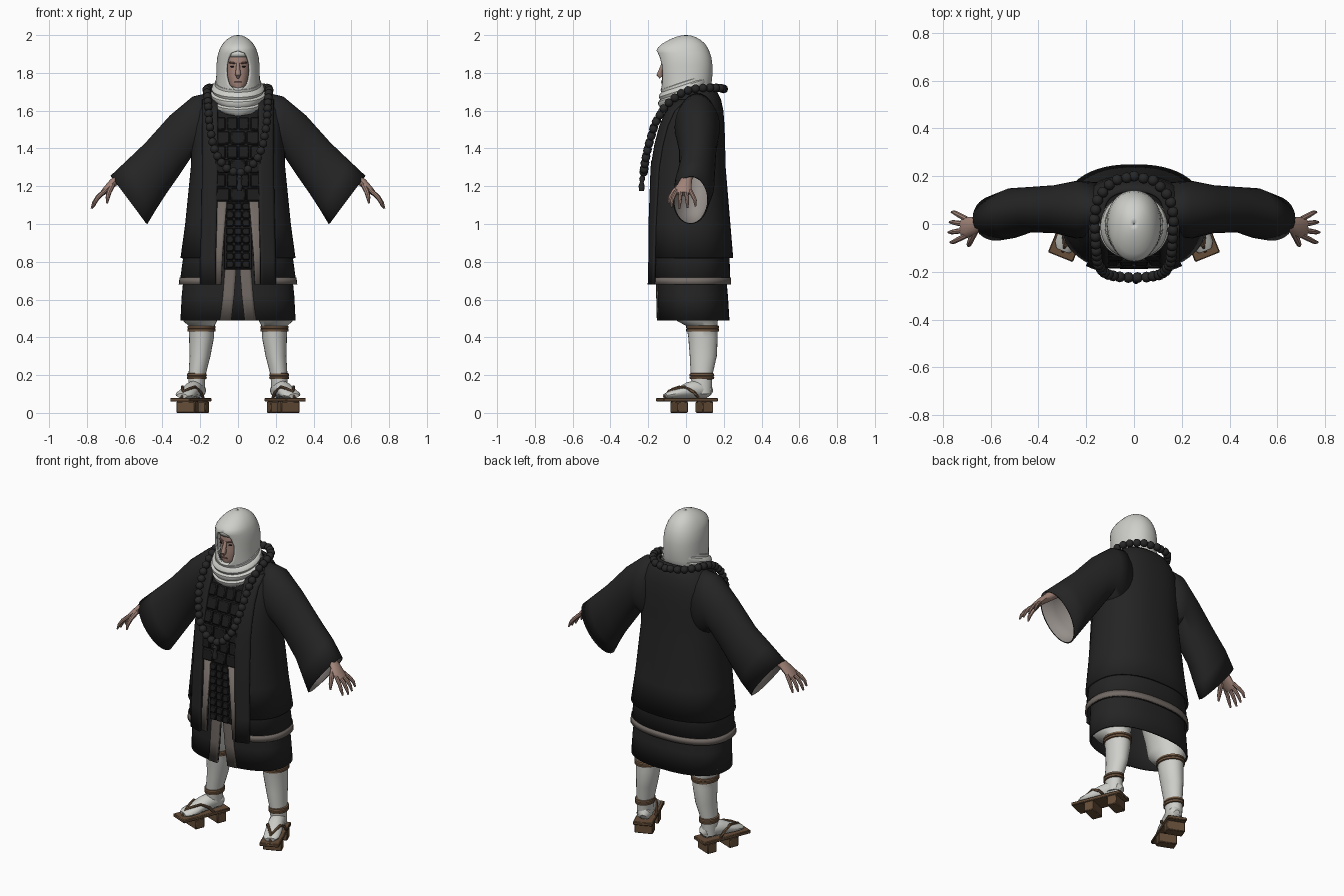
import bpy, bmesh, math
from mathutils import Vector, Matrix

cube = bpy.data.objects.get("Cube")
if cube:
    bpy.data.objects.remove(cube, do_unlink=True)


def material(name, r, g, b):
    m = bpy.data.materials.new(name)
    m.use_nodes = True
    m.diffuse_color = (r, g, b, 1)
    node = next(k for k in m.node_tree.nodes if k.type == 'BSDF_PRINCIPLED')
    node.inputs["Base Color"].default_value = (r, g, b, 1)
    node.inputs["Roughness"].default_value = 0.8
    return m


BLACK = material("black cloth", .018, .018, .018)
ARMOUR = material("dark armour", .012, .012, .013)
TRIM = material("grey brown trim", .17, .145, .13)
LINING = material("pale lining", .3, .27, .25)
WHITE = material("white cloth", .62, .62, .59)
SKIN = material("skin", .36, .23, .19)
LIP = material("lip", .2, .1, .085)
WOOD = material("wood", .13, .075, .04)
STRAP = material("brown strap", .17, .1, .055)
BEAD = material("dark bead", .02, .02, .021)
made = []


def finish(name, bm, mats, mirror=False, thick=0, bevel=0):
    mesh = bpy.data.meshes.new(name)
    bm.to_mesh(mesh)
    bm.free()
    for m in mats:
        mesh.materials.append(m)
    ob = bpy.data.objects.new(name, mesh)
    bpy.context.collection.objects.link(ob)
    if mirror:
        ob.modifiers.new("mirror", 'MIRROR').use_mirror_merge = False
    if thick:
        s = ob.modifiers.new("thickness", 'SOLIDIFY')
        s.thickness, s.offset = thick, -1
        s.material_offset = len(mats) - 1
    if bevel:
        b = ob.modifiers.new("bevel", 'BEVEL')
        b.width, b.segments = bevel, 1
    made.append(ob)
    return ob


def skin(name, rings, mats, cap=False, **kw):
    """Join rows of points into a surface."""
    bm = bmesh.new()
    rows = [[bm.verts.new(p) for p in ring] for ring in rings]
    for a, b in zip(rows, rows[1:]):
        for j in range(len(a) - 1):
            bm.faces.new((a[j], a[j + 1], b[j + 1], b[j]))
    bmesh.ops.remove_doubles(bm, verts=bm.verts, dist=1e-5)
    if cap:
        bmesh.ops.holes_fill(bm, edges=bm.edges, sides=0)
        bmesh.ops.recalc_face_normals(bm, faces=bm.faces)
    return finish(name, bm, mats, **kw)


def spow(v, p):
    return math.copysign(abs(v) ** p, v)


def loft(name, rings, mats, p=.85, strip=0, push=0, tilt=0, n=48, **kw):
    """Rings are (z, half width, front y, back y, front half gap, centre x)."""
    rows = []
    for ring in rings:
        z, rx, yf, yb, gap, cx = (list(ring) + [0, 0])[:6]
        rx, yf, yb = rx + push, yf - push, yb + push
        cy, ry = (yf + yb) / 2, (yb - yf) / 2
        delta = lambda g: math.asin(min(1, g / rx) ** (1 / p))
        t0 = -math.pi / 2 + delta(gap)
        t1 = -math.pi / 2 + delta(gap + strip) if strip else 1.5 * math.pi - delta(gap)
        row = []
        for j in range(n + 1):
            t = t0 + (t1 - t0) * j / n
            y = cy + ry * spow(math.sin(t), p)
            row.append((cx + rx * spow(math.cos(t), p), y, z + tilt * y))
        rows.append(row)
    return skin(name, rows, mats, **kw)


def tube(name, path, mats, n=12, mirror=True):
    """Path points are (x, y, z, side radius, thickness radius)."""
    pts = [Vector(q[:3]) for q in path]
    rows = []
    for i, q in enumerate(path):
        d = (pts[min(i + 1, len(pts) - 1)] - pts[max(i - 1, 0)]).normalized()
        ref = Vector((1, 0, 0)) if abs(d.y) > .7 else Vector((0, 1, 0))
        side = (ref - d * ref.dot(d)).normalized()
        up = d.cross(side)
        rows.append([pts[i] + side * q[3] * math.cos(2 * math.pi * j / n)
                     + up * q[4] * math.sin(2 * math.pi * j / n) for j in range(n + 1)])
    return skin(name, rows, mats, cap=True, mirror=mirror)


def boxes(name, items, mats, mirror=False, bevel=.004):
    bm = bmesh.new()
    for centre, size, rot in items:
        m = Matrix.Translation(centre) @ rot @ Matrix.Diagonal((*size, 1))
        bmesh.ops.create_cube(bm, size=1, matrix=m)
    return finish(name, bm, mats, mirror=mirror, bevel=bevel)


def balls(name, items, mats, mirror=False):
    bm = bmesh.new()
    for centre, size in items:
        m = Matrix.Translation(centre) @ Matrix.Diagonal((*size, 1))
        bmesh.ops.create_icosphere(bm, subdivisions=2, radius=1, matrix=m)
    return finish(name, bm, mats, mirror=mirror)


# Garments: coat, layered robe and skirt
coat = [(.82, .305, -.2, .25, .12), (1.0, .28, -.2, .235, .115), (1.3, .25, -.19, .21, .11),
        (1.42, .245, -.17, .207, .11), (1.52, .24, -.143, .204, .11), (1.6, .225, -.11, .198, .11),
        (1.66, .19, -.08, .185, .11), (1.7, .155, -.05, .165, .1), (1.72, .125, -.03, .14, .09)]
loft("coat", coat, [BLACK], thick=.012)
loft("coat_front_bands", [(.68, .31, -.203, .25, .12)] + coat[:-2], [BLACK], strip=.08,
     push=.01, n=6, thick=.014, mirror=True)
robe = [(.68, .31, -.185, .235, .09), (.84, .288, -.185, .23, .082), (1.12, .25, -.18, .2, .06)]
loft("robe", robe, [BLACK], thick=.01)
loft("robe_edges", robe, [TRIM], strip=.055, push=.005, n=4, thick=.008, mirror=True)
loft("robe_hem", [robe[0], (.718, .305, -.185, .234, .088)], [TRIM], push=.004, thick=.008)
skirt = [(.49, .305, -.15, .23, .035), (.62, .298, -.153, .222, .02), (.75, .285, -.155, .21, .01),
         (.88, .27, -.15, .2, .01)]
loft("skirt", skirt, [BLACK], thick=.01)
loft("skirt_edges", skirt, [TRIM], strip=.06, push=.005, n=4, thick=.008, mirror=True)

# Torso and armour plates
loft("torso", [(.88, .21, -.14, .15), (1.12, .21, -.16, .16), (1.3, .21, -.17, .17), (1.5, .2, -.125, .16),
               (1.62, .15, -.085, .13), (1.7, .09, -.05, .1)], [ARMOUR], cap=True)


def chest_y(z):
    return -.175 if z < 1.32 else -.175 + (z - 1.32) * .3


plates = []
for row in range(6):
    z = 1.155 + row * .075
    lean = Matrix.Rotation(-.28 if z > 1.32 else -.06, 4, 'X')
    cols = 3 + row % 2
    for c in range(cols):
        w = .25 / cols
        x = (c - (cols - 1) / 2) * w
        plates.append(((x, chest_y(z) + .2 * x * x, z), (w - .006, .022, .07), lean))
boxes("chest_plates", plates, [ARMOUR], bevel=.006)
apron = [((0, -.165, .94), (.15, .012, .36), Matrix())]
for row in range(8):
    for c in (-1, 0, 1):
        apron.append(((c * .043, -.178, .785 + row * .044), (.038, .018, .037), Matrix.Rotation(-.12, 4, 'X')))
boxes("apron_plates", apron, [ARMOUR])

# Wide sleeves: top x, top z, bottom x, bottom z, centre y, half depth
rows = []
for tx, tz, bx, bz, cy, hy in [(.13, 1.70, .17, 1.28, .06, .115), (.24, 1.675, .25, 1.35, .06, .12),
                               (.36, 1.575, .31, 1.26, .062, .1), (.49, 1.43, .38, 1.16, .06, .095),
                               (.59, 1.335, .435, 1.075, .045, .105), (.675, 1.255, .48, 1.0, .025, .095)]:
    mid = Vector(((tx + bx) / 2, cy, (tz + bz) / 2))
    half = Vector(((tx - bx) / 2, 0, (tz - bz) / 2))
    rows.append([mid + half * math.cos(a) - Vector((0, hy, 0)) * math.sin(a)
                 for a in (2 * math.pi * j / 32 for j in range(33))])
skin("sleeves", rows, [BLACK, LINING], mirror=True, thick=.008)

# Arms and hands
tube("forearms", [(.42, .05, 1.42, .05, .045), (.55, .03, 1.315, .04, .035), (.635, .005, 1.24, .028, .024),
                  (.665, -.005, 1.215, .036, .022), (.7, -.015, 1.18, .044, .018), (.72, -.015, 1.16, .038, .013)],
     [SKIN])
for i, name in enumerate(["index", "middle", "ring", "little"]):
    y = -.048 + i * .023
    fan, short = (i - 1.5) * .012, abs(i - 1.2) * .008
    tube(name + "_fingers", [(.7, y, 1.18, .011, .011), (.743 - short / 2, y + fan, 1.145, .011, .011),
                             (.765 - short, y + fan * 1.5, 1.11 + short, .0095, .0095),
                             (.777 - short, y + fan * 1.6, 1.08 + short, .005, .005)], [SKIN], n=8)
tube("thumbs", [(.665, -.03, 1.205, .016, .014), (.682, -.065, 1.17, .014, .013),
                (.69, -.085, 1.14, .011, .011), (.693, -.092, 1.11, .005, .005)], [SKIN], n=8)

# Head, face and wrapped hood
loft("head", [(1.69, .03, -.09, .03), (1.712, .043, -.122, .04), (1.745, .056, -.13, .05), (1.8, .066, -.125, .06),
              (1.84, .068, -.124, .06), (1.88, .068, -.127, .06), (1.92, .055, -.11, .05)], [SKIN], cap=True)
tube("nose", [(0, -.122, 1.85, .007, .008), (0, -.134, 1.815, .01, .012), (0, -.14, 1.79, .016, .015),
              (0, -.13, 1.778, .013, .008)], [SKIN], mirror=False)
brow_turn = Matrix.Rotation(-.15, 4, 'Y') @ Matrix.Rotation(.3, 4, 'Z')
boxes("brows", [((.03, -.121, 1.853), (.034, .014, .009), brow_turn)], [LIP], mirror=True)
balls("eyes", [((.029, -.117, 1.833), (.013, .006, .005))], [ARMOUR], mirror=True)
boxes("mouth", [((0, -.129, 1.752), (.038, .008, .007), Matrix())], [LIP])
loft("hood", [(1.66, .12, -.12, .115), (1.705, .12, -.132, .125), (1.715, .119, -.134, .13, .025),
              (1.74, .117, -.137, .135, .048), (1.79, .115, -.142, .14, .061), (1.84, .114, -.146, .14, .061),
              (1.88, .11, -.151, .135, .05), (1.905, .104, -.155, .127, .035), (1.918, .1, -.156, .122),
              (1.935, .093, -.148, .113), (1.955, .08, -.125, .1), (1.975, .062, -.09, .077),
              (1.99, .04, -.055, .05), (1.998, .02, -.025, .025), (2.0, .002, -.002, .002)],
     [WHITE], p=.93, thick=.01)
loft("forehead_band", [(1.885, .068, -.136, .06), (1.915, .066, -.136, .06)], [WHITE], thick=.01)
loft("neck_wrap", [(1.605, .05, -.1, .04), (1.615, .095, -.125, .08), (1.635, .128, -.14, .105),
                   (1.655, .135, -.145, .115), (1.663, .126, -.137, .11), (1.68, .142, -.147, .12),
                   (1.695, .146, -.147, .122), (1.703, .133, -.137, .118), (1.718, .14, -.144, .124),
                   (1.733, .134, -.14, .124), (1.74, .122, -.13, .118), (1.755, .121, -.135, .12),
                   (1.765, .1, -.12, .11)], [WHITE], p=.95, tilt=.33, thick=.008)

# Bead necklace with tassel
half = [Vector(q) for q in [(0, .2, 1.715), (.09, .18, 1.72), (.15, .11, 1.722), (.167, .03, 1.715),
                            (.162, -.04, 1.685), (.158, -.11, 1.625), (.152, -.165, 1.53), (.13, -.2, 1.41),
                            (.1, -.215, 1.34), (.055, -.222, 1.29), (0, -.225, 1.268)]]
loop = half + [Vector((-q.x, q.y, q.z)) for q in reversed(half[:-1])]
beads, step, left = [], .041, 0
for a, b in zip(loop, loop[1:]):
    length = (b - a).length
    while left < length:
        beads.append((a.lerp(b, left / length), (.023, .023, .023)))
        left += step
    left -= length
balls("bead_necklace", beads, [BEAD])
tube("tassel", [(.008, -.228, 1.26, .008, .008), (.008, -.232, 1.24, .016, .016), (.008, -.234, 1.222, .01, .01),
                (.008, -.235, 1.2, .016, .016), (.008, -.235, 1.175, .013, .013)], [BEAD], mirror=False)

# Legs with wrappings
loft("legs", [(.1, .042, .035, .135, 0, .22), (.2, .045, .025, .14, 0, .217), (.3, .055, .02, .163, 0, .201),
              (.4, .066, .012, .168, 0, .193), (.46, .068, .003, .166, 0, .193), (.485, .088, -.045, .168, 0, .2),
              (.52, .1, -.075, .172, 0, .203), (.6, .1, -.08, .17, 0, .19), (.72, .1, -.08, .16, 0, .15)],
     [WHITE], p=1, n=24, cap=True, mirror=True)
for name, z, r, yf, yb, cx in [("knee_ties", .43, .069, .006, .17, .193), ("ankle_ties", .178, .047, .025, .144, .218)]:
    loft(name, [(z + h, r + s, yf - s, yb + s, 0, cx) for h, s in
                [(0, -.004), (.002, .005), (.013, .006), (.016, .001), (.019, .006), (.03, .005), (.033, -.004)]],
         [STRAP], p=1, n=24, mirror=True)

# Feet on raised wooden sandals, turned outward
turn = math.radians(22)
spin = Matrix.Rotation(turn, 4, 'Z')


def place(s, w, z):
    p = spin @ Vector((w, -s, 0))
    return Vector((p.x + .25, p.y + .005, z))


tube("feet", [(*place(s, 0, z), a, b) for s, z, a, b in
              [(-.137, .105, .018, .02), (-.122, .115, .038, .038), (-.07, .127, .045, .05), (-.01, .12, .045, .043),
               (.05, .104, .049, .029), (.1, .095, .046, .02), (.125, .09, .03, .012)]], [WHITE], n=16)
boxes("sandal_boards", [(place(0, 0, .069), (.112, .31, .02), spin)], [WOOD], mirror=True)
boxes("sandal_teeth", [(place(s, 0, .03), (.106, .06, .06), spin) for s in (.045, -.1)], [WOOD], mirror=True)
for name, w in [("inner", -1), ("outer", 1)]:
    tube(name + "_sandal_straps", [(*place(s, w * x, z), .008, .008) for s, x, z in
                                   [(.1, .003, .113), (.07, .018, .127), (.03, .036, .138), (-.02, .05, .11),
                                    (-.045, .052, .08)]], [STRAP], n=8)
tube("toe_posts", [(*place(.1, 0, .118), .008, .008), (*place(.115, 0, .1), .007, .007),
                   (*place(.128, 0, .078), .007, .007)], [STRAP], n=8)

# Smooth shading that keeps hard edges
bpy.ops.object.select_all(action='DESELECT')
for ob in made:
    ob.select_set(True)
bpy.context.view_layer.objects.active = made[0]
bpy.ops.object.shade_smooth_by_angle(angle=math.radians(40))
